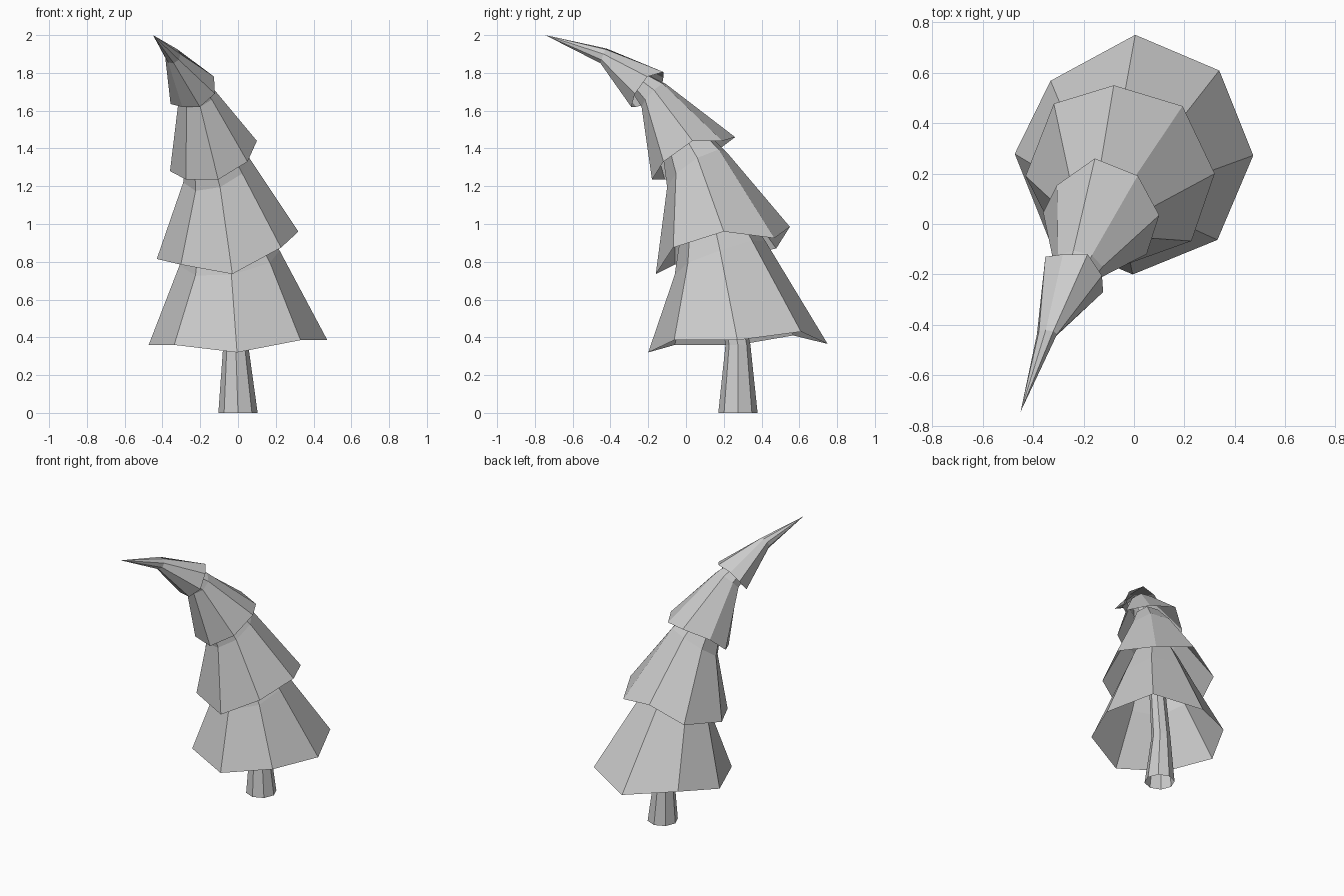
import bpy
from math import cos, sin, pi
from mathutils import Vector

SIDES = 8
BACK_RIGHT, BACK_LEFT, FRONT_RIGHT = 1, 3, 7


def ring(c, u, v, heights=None, nudge={}):
    """Eight points on a skewed ellipse: centre c, half-axes u (right) and v (back)."""
    pts = []
    for i in range(SIDES):
        a = 2 * pi * i / SIDES
        p = Vector(c) + cos(a) * Vector(u) + sin(a) * Vector(v)
        if heights:
            p.z = heights[i]
        pts.append(p + Vector(nudge.get(i, (0, 0, 0))))
    return pts


def loft(name, rings, tip):
    """Skin consecutive rings into a flat-shaded shell ending in a point, open at the rim."""
    verts = [p for r in rings for p in r] + [Vector(tip)]
    faces = []
    for k in range(len(rings)):
        for i in range(SIDES):
            j = (i + 1) % SIDES
            a, b = k * SIDES, (k + 1) * SIDES
            if k < len(rings) - 1:
                faces.append((a + i, a + j, b + j, b + i))
            else:
                faces.append((a + i, a + j, len(verts) - 1))
    mesh = bpy.data.meshes.new(name)
    mesh.from_pydata([tuple(v) for v in verts], [], faces)
    mesh.update()
    obj = bpy.data.objects.new(name, mesh)
    bpy.context.collection.objects.link(obj)
    return obj


# Trunk: tapered, open underneath, bending forward inside the foliage
trunk_path = [((0, 0.275, 0), 0.104), ((-0.012, 0.275, 0.36), 0.066),
              ((-0.05, 0.19, 0.8), 0.055)]
loft("trunk", [ring(c, (r, 0, 0), (0, r, 0)) for c, r in trunk_path],
     tip=(-0.09, 0.1, 1.15))

# Foliage tiers: uneven open rim (heights run right, back, left, front), then shoulder ring, then tip
loft("foliage_bottom", [
    ring((0, 0.275, 0), (0.473, -0.003, 0), (0.005, 0.475, 0),
         (0.385, 0.43, 0.365, 0.41, 0.36, 0.36, 0.32, 0.385),
         {BACK_LEFT: (0, -0.045, 0)}),
    ring((-0.045, 0.18, 0.82), (0.265, 0, 0.04), (-0.01, 0.24, 0.09),
         nudge={FRONT_RIGHT: (0.02, 0, 0.01)}),
    ring((-0.08, 0.13, 1.06), (0.17, 0, 0.03), (-0.01, 0.15, 0.06)),
], tip=(-0.11, 0.06, 1.25))

loft("foliage_lower_middle", [
    ring((-0.055, 0.195, 0), (0.375, 0.005, 0), (-0.025, 0.355, 0),
         (0.96, 0.925, 0.985, 0.87, 0.815, 0.785, 0.735, 0.875),
         {BACK_LEFT: (0.02, 0.035, 0), BACK_RIGHT: (0, 0.018, 0),
          FRONT_RIGHT: (0, -0.015, 0)}),
    ring((-0.115, 0.06, 1.285), (0.175, 0, 0.065), (-0.02, 0.16, 0.09)),
    ring((-0.165, -0.04, 1.48), (0.105, 0, 0.04), (-0.01, 0.09, 0.06)),
], tip=(-0.2, -0.13, 1.62))

loft("foliage_upper_middle", [
    ring((-0.13, 0.04, 0), (0.23, -0.005, 0), (-0.025, 0.22, 0),
         (1.44, 1.44, 1.46, 1.38, 1.28, 1.235, 1.235, 1.33),
         {BACK_LEFT: (0.005, -0.045, 0)}),
    ring((-0.22, -0.17, 1.68), (0.095, 0, 0.03), (-0.02, 0.065, 0.06)),
    ring((-0.265, -0.27, 1.765), (0.06, 0, 0.02), (-0.015, 0.03, 0.045)),
], tip=(-0.3, -0.35, 1.83))

loft("foliage_top", [
    ring((-0.242, -0.205, 0), (0.115, 0, 0), (-0.04, 0.085, 0),
         (1.78, 1.805, 1.775, 1.72, 1.635, 1.62, 1.62, 1.69),
         {BACK_RIGHT: (0.005, 0.025, 0), BACK_LEFT: (0, 0.015, 0),
          FRONT_RIGHT: (0.01, -0.005, 0)}),
    ring((-0.345, -0.437, 1.89), (0.04, 0, 0.01), (-0.005, 0.016, 0.039)),
], tip=(-0.45, -0.745, 2.0))
